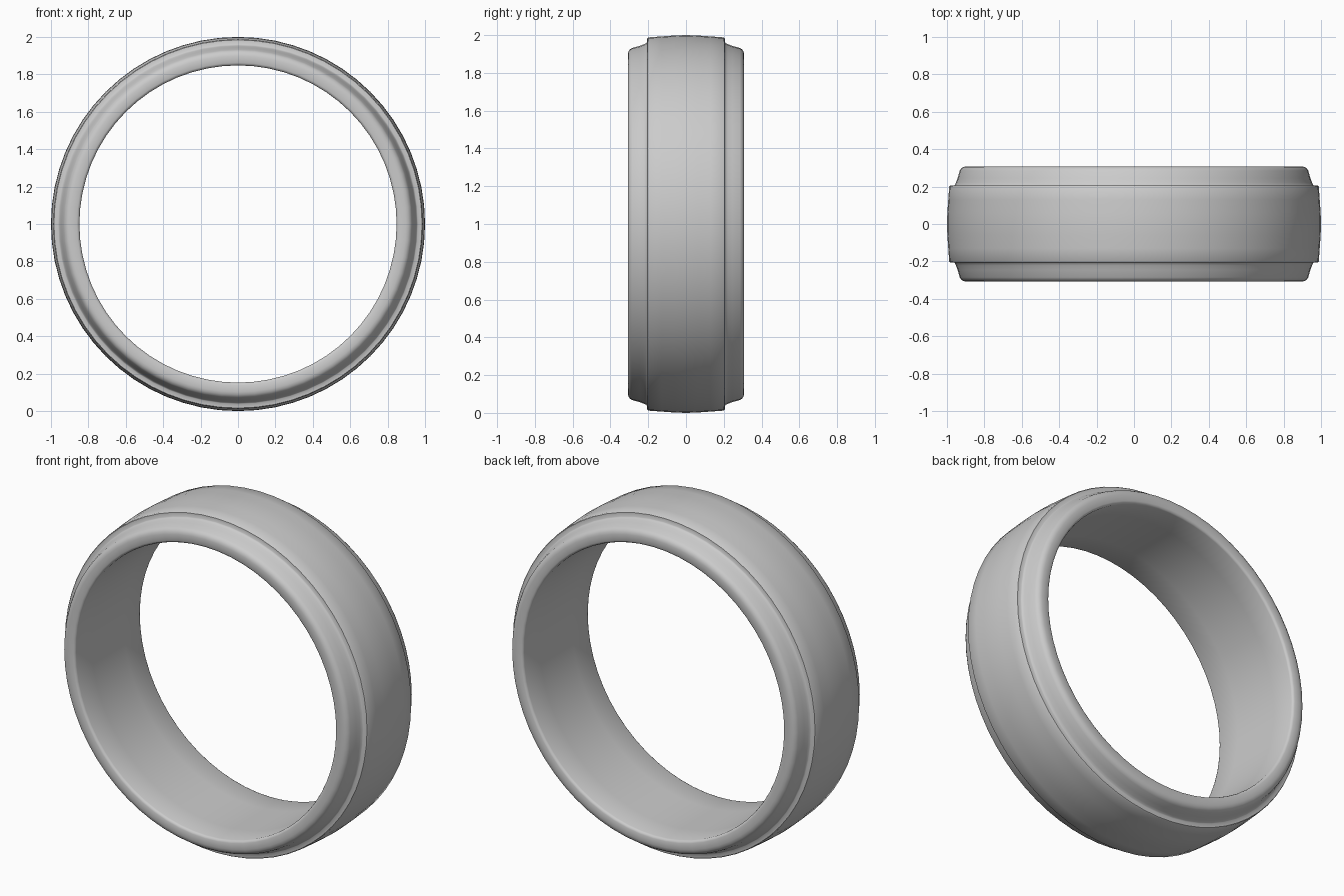
import bpy, bmesh, math

if "Cube" in bpy.data.objects:
    bpy.data.objects.remove(bpy.data.objects["Cube"])

SEGMENTS = 64

# Half cross-section as (radius, y): inner bore, rounded side, recessed shoulder, domed centre band
half = [(0.848, 0.0), (0.848, 0.15), (0.848, 0.294), (0.852, 0.303), (0.862, 0.308),
        (0.898, 0.308), (0.912, 0.305), (0.924, 0.297), (0.932, 0.285),
        (0.943, 0.245), (0.952, 0.222), (0.957, 0.210), (0.962, 0.206),
        (0.984, 0.205), (0.988, 0.200), (0.993, 0.13), (0.998, 0.06), (1.0, 0.0)]
profile = half + [(r, -y) for r, y in reversed(half[1:-1])]

# Sweep the closed cross-section around the y axis
bm = bmesh.new()
rings = []
for i in range(SEGMENTS):
    a = 2 * math.pi * i / SEGMENTS
    rings.append([bm.verts.new((r * math.cos(a), y, 1 + r * math.sin(a))) for r, y in profile])
n = len(profile)
for i in range(SEGMENTS):
    a, b = rings[i], rings[(i + 1) % SEGMENTS]
    for j in range(n):
        k = (j + 1) % n
        bm.faces.new((a[j], a[k], b[k], b[j]))
bmesh.ops.recalc_face_normals(bm, faces=bm.faces)

mesh = bpy.data.meshes.new("ring_band")
bm.to_mesh(mesh)
bm.free()
ring = bpy.data.objects.new("ring_band", mesh)
bpy.context.collection.objects.link(ring)

# Smooth shading, keeping the steps crisp
bpy.context.view_layer.objects.active = ring
ring.select_set(True)
bpy.ops.object.shade_smooth_by_angle(angle=math.radians(40))
